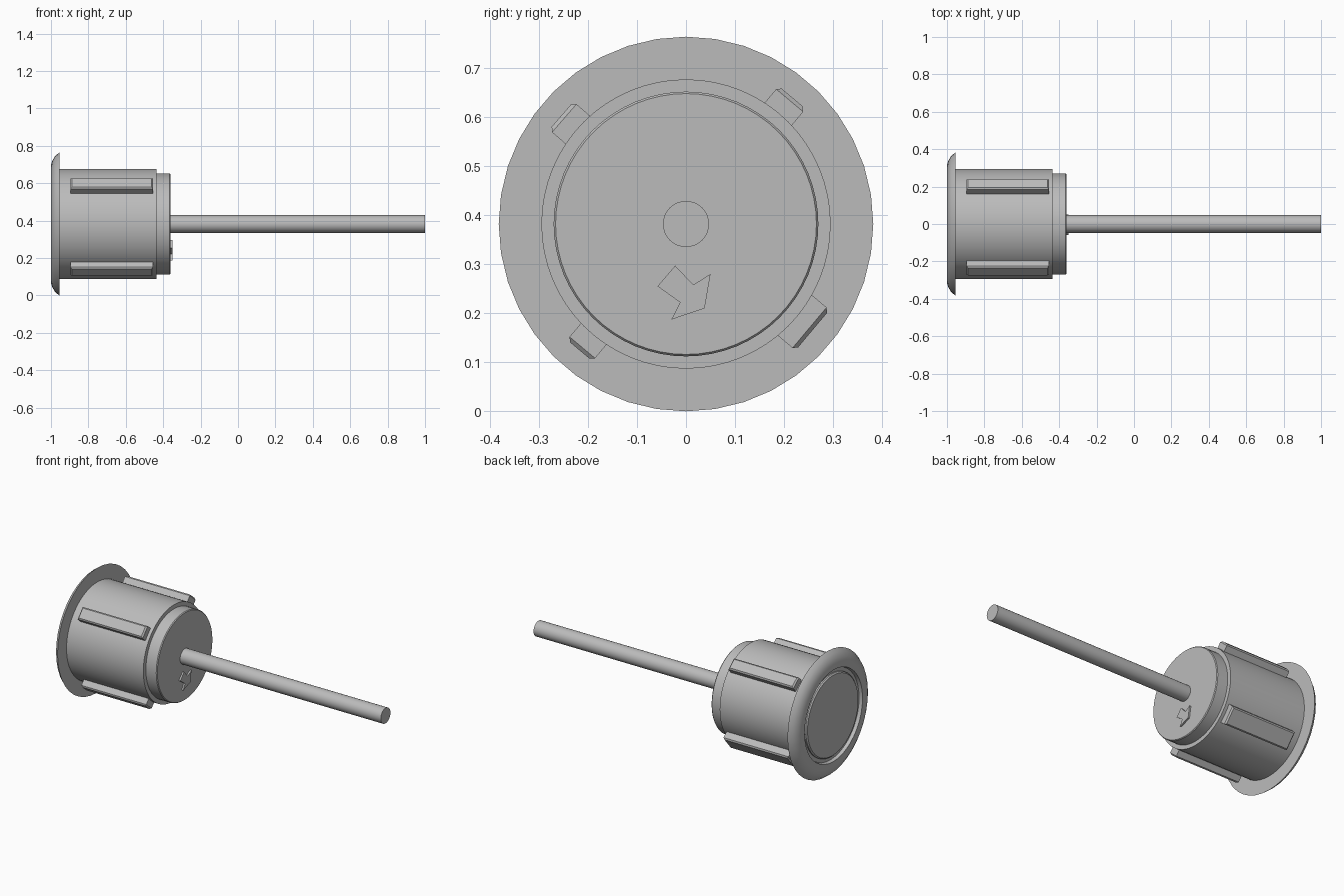
import bpy, bmesh
from math import sin, cos, pi, radians
from mathutils import Matrix, Vector

cube = bpy.data.objects.get("Cube")
if cube:
    bpy.data.objects.remove(cube, do_unlink=True)

AXIS_Z = 0.382

grey = bpy.data.materials.new("plain grey")
grey.use_nodes = True
colour = (0.5, 0.5, 0.5, 1)
grey.diffuse_color = colour
grey.node_tree.nodes["Principled BSDF"].inputs["Base Color"].default_value = colour


def finish(name, bm, smooth=True):
    bmesh.ops.recalc_face_normals(bm, faces=bm.faces)
    mesh = bpy.data.meshes.new(name)
    bm.to_mesh(mesh)
    bm.free()
    mesh.materials.append(grey)
    obj = bpy.data.objects.new(name, mesh)
    obj.location.z = AXIS_Z
    bpy.context.collection.objects.link(obj)
    bpy.ops.object.select_all(action='DESELECT')
    obj.select_set(True)
    bpy.context.view_layer.objects.active = obj
    if smooth:
        bpy.ops.object.shade_smooth_by_angle(angle=radians(32))
    return obj


def lathe(name, profile, sides):
    """Turn (x, radius) points about the x axis and cap both ends."""
    bm = bmesh.new()
    rings = [[bm.verts.new((x, r * cos(2 * pi * i / sides), r * sin(2 * pi * i / sides)))
              for i in range(sides)] for x, r in profile]
    for a, b in zip(rings, rings[1:]):
        for i in range(sides):
            j = (i + 1) % sides
            bm.faces.new((a[i], a[j], b[j], b[i]))
    bm.faces.new(rings[0])
    bm.faces.new(rings[-1])
    return finish(name, bm)


# Flange with rounded rim and a groove around the sensing disc
lathe("flange", [(-0.98, 0.25), (-0.98, 0.275), (-1, 0.28), (-1, 0.315),
                 (-0.992, 0.34), (-0.977, 0.365), (-0.955, 0.382), (-0.955, 0.28)], 40)
lathe("sensing_disc", [(-0.995, 0.245), (-0.988, 0.252), (-0.96, 0.252)], 48)

# Barrel with its stepped rear, and the cable
lathe("barrel", [(-0.96, 0.295), (-0.435, 0.295), (-0.435, 0.27)], 64)
lathe("rear_cap", [(-0.45, 0.27), (-0.365, 0.27), (-0.36, 0.266)], 64)
lathe("cable", [(-0.37, 0.047), (1, 0.047)], 32)

# Retaining clips around the barrel: (angle, width)
for n, (angle, width) in enumerate([(50, 0.072), (139, 0.076), (230, 0.068), (320, 0.108)]):
    bm = bmesh.new()
    bmesh.ops.create_cube(bm, size=1)
    for v in bm.verts:
        v.co = Vector((-0.675 + v.co.x * 0.44, v.co.y * width, 0.307 + v.co.z * 0.06))
    rear = [e for e in bm.edges if all(v.co.z > 0.3 for v in e.verts)]
    bmesh.ops.bevel(bm, geom=rear, offset=0.008, segments=1, affect='EDGES')
    bmesh.ops.rotate(bm, verts=bm.verts, matrix=Matrix.Rotation(radians(angle - 90), 3, 'X'))
    finish(f"clip_{n + 1}", bm, smooth=False)

# Raised direction arrow on the rear cap
outline = [(-0.022, -0.085), (0.015, -0.124), (0.05, -0.102), (0.038, -0.172),
           (-0.03, -0.195), (-0.012, -0.16), (-0.058, -0.127)]
bm = bmesh.new()
face = bm.faces.new([bm.verts.new((-0.362, y, z)) for y, z in outline])
top = bmesh.ops.extrude_face_region(bm, geom=[face])["geom"]
bmesh.ops.translate(bm, vec=(0.012, 0, 0),
                    verts=[v for v in top if isinstance(v, bmesh.types.BMVert)])
finish("direction_arrow", bm, smooth=False)
